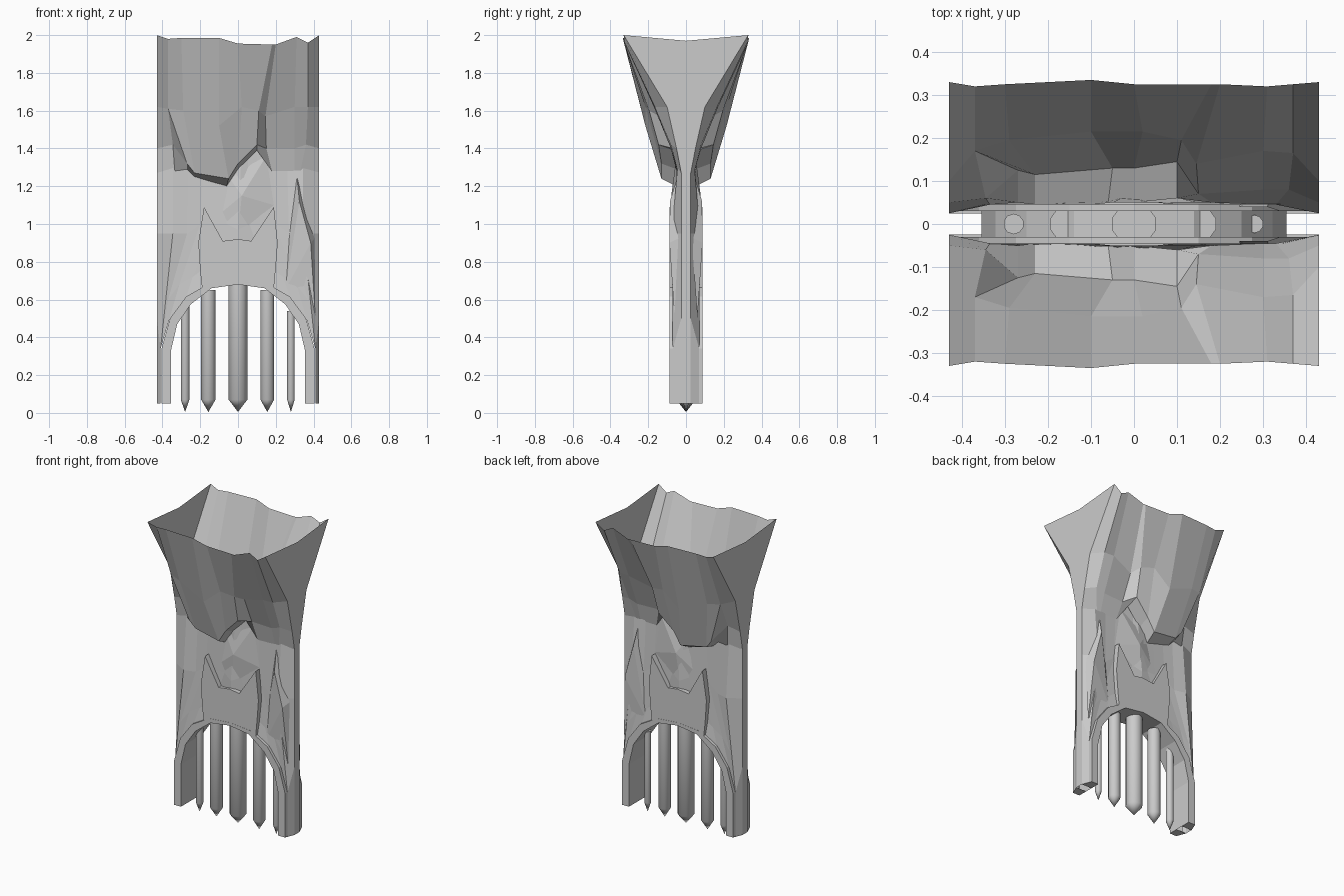
import bpy, bmesh
from mathutils import Vector

if "Cube" in bpy.data.objects:
    bpy.data.objects.remove(bpy.data.objects["Cube"])


def make(name, verts, faces, mirror=True):
    """Flat shaded mesh; optionally repeated on the back (y mirrored)."""
    verts, faces = list(verts), list(faces)
    if mirror:
        n = len(verts)
        faces += [[n + i for i in reversed(f)] for f in faces]
        verts += [(x, -y, z) for x, y, z in verts]
    me = bpy.data.meshes.new(name)
    me.from_pydata(verts, [], faces)
    bm = bmesh.new()
    bm.from_mesh(me)
    bmesh.ops.remove_doubles(bm, verts=bm.verts, dist=0.0005)
    bm.to_mesh(me)
    bm.free()
    ob = bpy.data.objects.new(name, me)
    bpy.context.collection.objects.link(ob)
    return ob


def sheet(name, cols):
    """Loft columns (left to right), each listed from bottom to top."""
    k = len(cols[0])
    faces = [(c * k + r, (c + 1) * k + r, (c + 1) * k + r + 1, c * k + r + 1)
             for c in range(len(cols) - 1) for r in range(k - 1)]
    return make(name, [p for c in cols for p in c], faces)


def flip(col):
    return [(-x, y, z) for x, y, z in col]


# flared rock funnel with overhang, columns from top to bottom
funnel = [
    [(-.43, -.33, 2), (-.43, -.1, 1.62), (-.43, -.05, 1.4), (-.43, -.025, 1.27)],
    [(-.37, -.32, 1.98), (-.37, -.17, 1.61), (-.345, -.06, 1.42), (-.335, -.045, 1.28)],
    [(-.37, -.32, 1.98), (-.37, -.17, 1.61), (-.27, -.125, 1.32), (-.27, -.05, 1.29)],
    [(-.3, -.325, 1.985), (-.29, -.195, 1.6), (-.23, -.115, 1.27), (-.23, -.045, 1.25)],
    [(-.1, -.335, 1.985), (-.1, -.215, 1.52), (-.05, -.13, 1.24), (-.06, -.05, 1.2)],
    [(0, -.325, 1.955), (.02, -.215, 1.62), (0, -.13, 1.32), (0, -.05, 1.29)],
    [(.18, -.325, 1.95), (.11, -.195, 1.6), (.1, -.145, 1.42), (.1, -.06, 1.39)],
    [(.2, -.325, 1.95), (.145, -.14, 1.57), (.15, -.07, 1.4), (.18, -.05, 1.28)],
    [(.31, -.32, 1.99), (.3, -.17, 1.62), (.3, -.08, 1.4), (.3, -.045, 1.28)],
    [(.37, -.325, 1.96), (.37, -.165, 1.62), (.36, -.08, 1.42), (.33, -.045, 1.28)],
    [(.43, -.33, 2), (.43, -.1, 1.62), (.43, -.05, 1.4), (.43, -.025, 1.27)],
]
sheet("rock_funnel", [c[::-1] for c in funnel])

# lower rock face around the arch
half = [
    [(-.43, -.025, .05), (-.43, -.025, .5), (-.43, -.025, .95), (-.43, -.025, 1.28)],
    [(-.41, -.07, .05), (-.41, -.07, .34), (-.345, -.075, .95), (-.345, -.045, 1.3)],
    [(-.41, -.07, .34), (-.37, -.072, .6), (-.27, -.055, .95), (-.26, -.045, 1.32)],
    [(-.365, -.07, .49), (-.31, -.065, .68), (-.2, -.05, 1.0), (-.18, -.045, 1.36)],
    [(-.275, -.07, .61), (-.24, -.06, .72), (-.12, -.055, 1.0), (-.1, -.045, 1.42)],
    [(-.15, -.07, .685), (-.13, -.06, .8), (-.06, -.055, 1.0), (-.05, -.05, 1.42)],
]
mid = [(0, -.07, .69), (0, -.06, .8), (0, -.075, .97), (.02, -.05, 1.42)]
sheet("rock_face", half + [mid] + [flip(c) for c in half[::-1]])

# end walls, closing the two sides
for s, name in ((-1, "left_end_wall"), (1, "right_end_wall")):
    prof = [(.025, .05), (.025, 1.27), (.05, 1.4), (.1, 1.62), (.33, 2)]
    pts = [(s * .43, y * m, z) for m in (-1, 1) for y, z in prof]
    pts.append((s * .43, 0, 1.97))
    f = [(i, i + 5, i + 6, i + 1) for i in range(3)]
    f += [(3, 8, 10), (3, 10, 4), (8, 9, 10)]
    make(name, pts, f if s > 0 else [t[::-1] for t in f], False)

# arch frame: front band, soffit and outer rim
outer = [(.405, .05), (.405, .34), (.36, .5), (.275, .615), (.15, .687), (0, .7)]
inner = [(.355, .05), (.355, .33), (.322, .47), (.25, .575), (.14, .66), (0, .68)]
arch = []
for (ox, oz), (ix, iz) in zip(outer, inner):
    arch.append([(-ix, 0, iz), (-ix, -.088, iz), (-ox, -.088, oz), (-ox, -.03, oz)])
sheet("arch_frame", arch + [flip(c) for c in arch[-2::-1]])

# feet under the jambs
for s, name in ((-1, "left_foot"), (1, "right_foot")):
    make(name, [(s * .355, -.088, .05), (s * .355, -.025, .05), (s * .43, -.025, .05),
                (s * .405, -.088, .05)], [(0, 1, 2, 3)[::s]])

# horned plaque above the arch
plaque = [(-.19, .66), (0, .685), (.19, .66), (.2, .77), (.21, .9), (.19, 1.09),
          (.07, .91), (0, .92), (-.08, .91), (-.18, 1.09), (-.21, .9), (-.2, .75)]
n = len(plaque)
pv = [(x, -.087, z) for x, z in plaque] + [(x, -.045, z) for x, z in plaque]
pf = [(0, 1, 2, 3, 4, 6, 7, 8, 10, 11), (4, 5, 6), (8, 9, 10)]
pf += [(i, i + n, (i + 1) % n + n, (i + 1) % n) for i in range(n)]
make("horned_plaque", pv, pf)

# jagged rock wedge on the right
rim = [(.31, -.04, 1.27), (.245, -.04, .85), (.25, -.06, .65), (.41, -.06, .5),
       (.41, -.03, .93), (.34, -.03, 1.18)]
ridge = [(.325, -.085, 1.12), (.385, -.088, .9)]
make("rock_wedge", rim + ridge, [(0, 1, 6), (1, 2, 6), (2, 7, 6), (2, 3, 7), (3, 4, 7),
                                 (4, 5, 6, 7), (5, 0, 6)])

# small rock wedge hanging below the overhang
make("centre_wedge", [(-.1, -.05, 1.05), (0, -.06, .95), (.19, -.05, 1.1), (.15, -.05, 1.36),
                      (-.05, -.05, 1.25), (.02, -.078, 1.15)],
     [(i, (i + 1) % 5, 5) for i in range(5)])

# pointed portcullis bars
for i, (x, r, top) in enumerate([(-.28, .024, .66), (-.157, .04, .65), (0, .052, .68),
                                 (.155, .038, .65), (.28, .021, .54)]):
    bm = bmesh.new()
    bmesh.ops.create_cone(bm, cap_ends=True, segments=10, radius1=r, radius2=r,
                          depth=top - .07)
    bmesh.ops.translate(bm, verts=bm.verts, vec=Vector((x, 0, (top + .07) / 2)))
    base = next(f for f in bm.faces if f.normal.z < -.9)
    tip = bmesh.ops.poke(bm, faces=[base])["verts"][0]
    tip.co.z = .005
    me = bpy.data.meshes.new("gate_bar_%d" % (i + 1))
    bm.to_mesh(me)
    bm.free()
    ob = bpy.data.objects.new(me.name, me)
    bpy.context.collection.objects.link(ob)
    bpy.ops.object.select_all(action='DESELECT')
    ob.select_set(True)
    bpy.context.view_layer.objects.active = ob
    bpy.ops.object.shade_smooth_by_angle(angle=.7)
